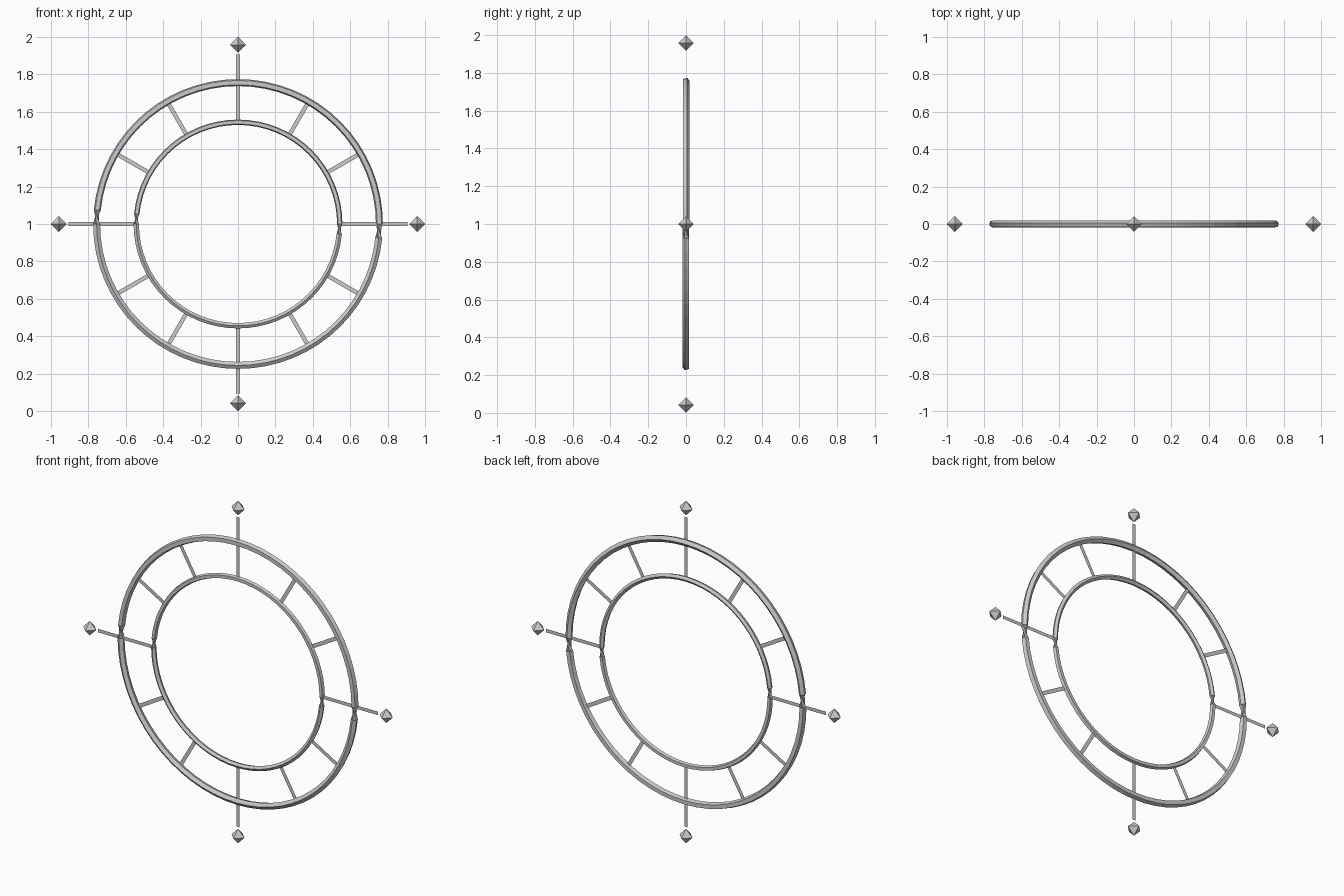
import bpy, bmesh, math
from mathutils import Vector

if "Cube" in bpy.data.objects:
    bpy.data.objects.remove(bpy.data.objects["Cube"])

CENTRE = Vector((0, 0, 1))
steel = bpy.data.materials.new("plain grey")
steel.diffuse_color = (0.6, 0.6, 0.6, 1)
steel.use_nodes = True
steel.node_tree.nodes["Principled BSDF"].inputs["Base Color"].default_value = steel.diffuse_color


def finish(name, bm):
    me = bpy.data.meshes.new(name)
    bm.to_mesh(me)
    bm.free()
    me.materials.append(steel)
    ob = bpy.data.objects.new(name, me)
    bpy.context.collection.objects.link(ob)
    return ob


def radial(a):
    return Vector((math.cos(a), 0, math.sin(a)))


def ring(name, radius, tube, steps=64, sides=5):
    """Five-sided hoop whose section flips over on the lower half."""
    bm = bmesh.new()
    loops = []
    for i in range(steps):
        out = radial(math.tau * i / steps)
        flip = 1 if i < steps // 2 else -1
        loop = []
        for k in range(sides):
            b = math.tau * k / sides
            offset = (Vector((0, 1, 0)) * math.cos(b) + out * math.sin(b)) * tube * flip
            loop.append(bm.verts.new(CENTRE + out * radius + offset))
        loops.append(loop)
    for i in range(steps):
        p, q = loops[i], loops[(i + 1) % steps]
        for k in range(sides):
            n = (k + 1) % sides
            bm.faces.new((p[k], p[n], q[n], q[k]))
    bmesh.ops.recalc_face_normals(bm, faces=bm.faces)
    return finish(name, bm)


def spoke(name, angle, r0, r1, width):
    """Flat strip lying in the plane of the rings."""
    bm = bmesh.new()
    d = radial(angle)
    s = radial(angle + math.pi / 2) * width / 2
    bm.faces.new([bm.verts.new(CENTRE + v)
                  for v in (d * r0 - s, d * r1 - s, d * r1 + s, d * r0 + s)])
    return finish(name, bm)


def gem(name, angle, dist, size):
    """Octahedral tip."""
    bm = bmesh.new()
    c = CENTRE + radial(angle) * dist
    for axis in range(3):
        for sign in (-1, 1):
            v = Vector((0, 0, 0))
            v[axis] = sign * size
            bm.verts.new(c + v)
    bmesh.ops.convex_hull(bm, input=bm.verts)
    bmesh.ops.recalc_face_normals(bm, faces=bm.faces)
    return finish(name, bm)


# Two hoops
ring("outer_ring", 0.756, 0.0195)
ring("inner_ring", 0.544, 0.015)

# Twelve spokes; the four main ones run past the outer ring to a gem
for i in range(12):
    a = math.tau * i / 12
    if i % 3 == 0:
        spoke(f"long_spoke_{i}", a, 0.54, 0.905, 0.02)
        gem(f"gem_tip_{i}", a, 0.958, 0.042)
    else:
        spoke(f"short_spoke_{i}", a, 0.54, 0.755, 0.022)
